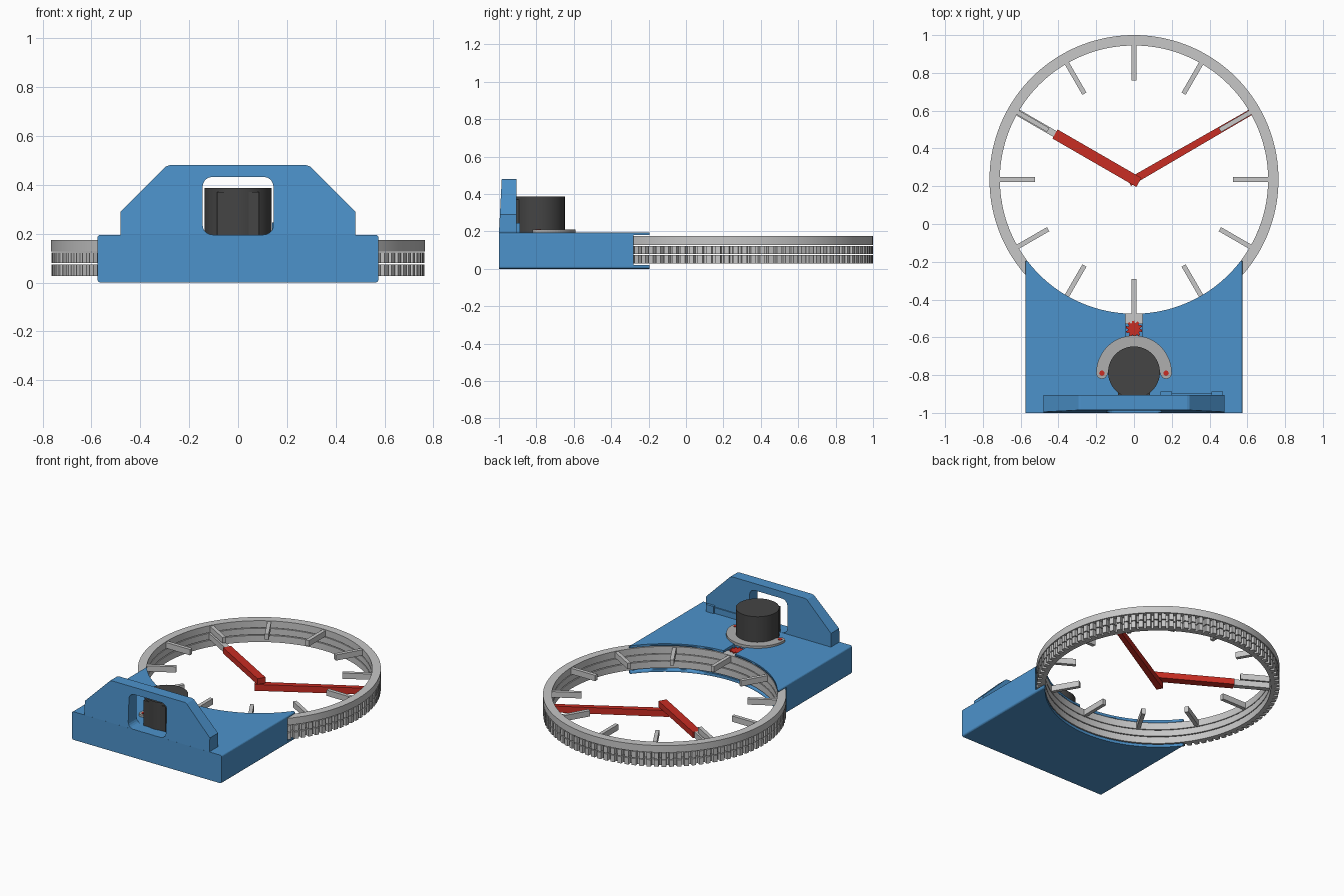
import bpy, bmesh, math
from mathutils import Matrix, Vector

if "Cube" in bpy.data.objects:
    bpy.data.objects.remove(bpy.data.objects["Cube"])

CY = 0.235  # dial centre on y


def material(name, rgb):
    m = bpy.data.materials.new(name)
    m.diffuse_color = (*rgb, 1)
    m.use_nodes = True
    m.node_tree.nodes["Principled BSDF"].inputs["Base Color"].default_value = m.diffuse_color
    return m


BLUE = material("blue plastic", (0.073, 0.29, 0.60))
GREY = material("light grey", (0.57, 0.57, 0.57))
METAL = material("flange grey", (0.43, 0.43, 0.43))
RED = material("red", (0.58, 0.026, 0.017))
DARK = material("motor charcoal", (0.058, 0.058, 0.058))


def finish(name, bm, mat, smooth=False):
    bmesh.ops.recalc_face_normals(bm, faces=bm.faces)
    me = bpy.data.meshes.new(name)
    bm.to_mesh(me)
    bm.free()
    ob = bpy.data.objects.new(name, me)
    bpy.context.collection.objects.link(ob)
    if mat:
        me.materials.append(mat)
    if smooth:
        activate(ob)
        bpy.ops.object.shade_smooth_by_angle(angle=math.radians(30))
    return ob


def activate(ob):
    bpy.ops.object.select_all(action='DESELECT')
    ob.select_set(True)
    bpy.context.view_layer.objects.active = ob


def prism(name, pts, a, b, mat, axis='z', smooth=False):
    """Extrude an outline from a to b along z (xy outline) or y (xz outline)."""
    bm = bmesh.new()
    put = (lambda p, d: (p[0], p[1], d)) if axis == 'z' else (lambda p, d: (p[0], d, p[1]))
    lo = [bm.verts.new(put(p, a)) for p in pts]
    hi = [bm.verts.new(put(p, b)) for p in pts]
    bm.faces.new(lo)
    bm.faces.new(hi)
    n = len(pts)
    for i in range(n):
        j = (i + 1) % n
        bm.faces.new((lo[i], lo[j], hi[j], hi[i]))
    return finish(name, bm, mat, smooth)


def box(name, x0, x1, y0, y1, z0, z1, mat):
    return prism(name, [(x0, y0), (x1, y0), (x1, y1), (x0, y1)], z0, z1, mat)


def arc(cx, cy, r, a0, a1, n):
    return [(cx + r * math.cos(math.radians(a0 + (a1 - a0) * i / n)),
             cy + r * math.sin(math.radians(a0 + (a1 - a0) * i / n))) for i in range(n + 1)]


def disc(name, cx, cy, r, z0, z1, mat, n=64):
    return prism(name, arc(cx, cy, r, 0, 360, n)[:-1], z0, z1, mat, smooth=True)


def rounded(x0, x1, z0, z1, r):
    return (arc(x1 - r, z0 + r, r, -90, 0, 5) + arc(x1 - r, z1 - r, r, 0, 90, 5)
            + arc(x0 + r, z1 - r, r, 90, 180, 5) + arc(x0 + r, z0 + r, r, 180, 270, 5))


def cut(ob, cutter):
    activate(ob)
    m = ob.modifiers.new("cut", 'BOOLEAN')
    m.operation, m.solver, m.object = 'DIFFERENCE', 'EXACT', cutter
    bpy.ops.object.modifier_apply(modifier=m.name)
    bpy.data.objects.remove(cutter)


def ring(name, ri, outer, z0, z1, mat):
    """Ring around the dial centre; outer is a list of (angle, radius)."""
    bm = bmesh.new()
    rows = []
    for a, ro in outer:
        c, s = math.cos(a), math.sin(a)
        rows.append([bm.verts.new((r * c, CY + r * s, z))
                     for r, z in ((ri, z0), (ro, z0), (ro, z1), (ri, z1))])
    for i, p in enumerate(rows):
        q = rows[(i + 1) % len(rows)]
        for k in range(4):
            l = (k + 1) % 4
            bm.faces.new((p[k], q[k], q[l], p[l]))
    return finish(name, bm, mat, True)


def teeth(n, root, tip):
    step = 2 * math.pi / n
    return [((i + f) * step, r) for i in range(n)
            for f, r in ((0, root), (0.27, root), (0.35, tip), (0.92, tip))]


def spoke(name, deg, r0, r1, w0, w1, z0, z1, mat):
    d = Vector((math.cos(math.radians(deg)), math.sin(math.radians(deg))))
    n, c = Vector((-d.y, d.x)), Vector((0, CY))
    pts = [c + d * r0 - n * w0 / 2, c + d * r1 - n * w1 / 2,
           c + d * r1 + n * w1 / 2, c + d * r0 + n * w0 / 2]
    return prism(name, [tuple(p) for p in pts], z0, z1, mat)


# Dial rings: plain face ring above two geared rings
ring("dial_ring", 0.71, [(2 * math.pi * i / 144, 0.765) for i in range(144)], 0.127, 0.175, GREY)
ring("hour_gear_ring", 0.71, teeth(100, 0.738, 0.764), 0.079, 0.122, GREY)
ring("minute_gear_ring", 0.71, teeth(100, 0.738, 0.764), 0.027, 0.073, GREY)

# Hour marks
for i in range(12):
    spoke(f"hour_mark_{i + 1}", 30 * i, 0.525, 0.715, 0.025, 0.025, 0.13, 0.17, GREY)

# Hands
spoke("hour_hand", 150, -0.03, 0.483, 0.055, 0.055, 0.08, 0.121, RED)
spoke("hour_hand_support", 150, 0.483, 0.715, 0.035, 0.035, 0.08, 0.121, GREY)
spoke("minute_hand", 30, -0.03, 0.715, 0.042, 0.032, 0.028, 0.072, RED)

# Base: rounded block with a concave back, a slot for the rings and a pinion notch
base = prism("base", rounded(-0.575, 0.575, 0, 0.195, 0.012), -1.0, -0.195, BLUE, 'y')
cut(base, disc("cutter", 0, CY, 0.71, -0.1, 0.4, None, 144))
cut(base, disc("cutter", 0, CY, 0.772, 0.02, 0.18, None, 144))
cut(base, box("cutter", -0.045, 0.045, -0.6, -0.4, 0.025, 0.3, None))

# Upright plate with sloping front and arched opening
outline = [(-0.48, 0.19), (0.48, 0.19), (0.48, 0.29), (0.295, 0.475), (0.28, 0.48),
           (-0.28, 0.48), (-0.295, 0.475), (-0.48, 0.29)]
plate = prism("upright_plate", outline, -1.0, -0.905, BLUE, 'y')
for v in plate.data.vertices:
    if v.co.y < -0.95:
        v.co.y += 0.015 * (v.co.z - 0.19) / 0.29
cut(plate, prism("cutter", rounded(-0.145, 0.145, 0.1955, 0.432, 0.04), -1.1, -0.8, None, 'y'))

# Small cable rail behind the plate
box("cable_rail", 0.14, 0.47, -0.906, -0.897, 0.194, 0.235, BLUE)
for x in (0.14, 0.41):
    box("cable_rail_end", x, x + 0.06, -0.906, -0.888, 0.194, 0.245, BLUE)

# Motor with rear connector box
disc("motor_body", 0, -0.785, 0.137, 0.195, 0.387, DARK)
box("motor_connector", -0.085, 0.085, -0.915, -0.78, 0.195, 0.37, DARK)

# Half-round mounting flange with rounded ends and screws
flange = (arc(0, -0.79, 0.2, 0, 180, 40) + arc(-0.17, -0.79, 0.03, 180, 360, 8)
          + arc(0, -0.79, 0.135, 180, 0, 30) + arc(0.17, -0.79, 0.03, 180, 360, 8))
prism("motor_flange", flange, 0.19, 0.21, METAL)
for x in (-0.17, 0.17):
    disc("flange_screw", x, -0.79, 0.014, 0.2, 0.213, RED, 16)

# Drive pinion seen in the notch
star = [(r * math.cos(a), -0.556 + r * math.sin(a))
        for a, r in ((2 * math.pi * (i + f) / 10, r) for i in range(10)
                     for f, r in ((0, 0.033), (0.3, 0.033), (0.45, 0.044), (0.85, 0.044)))]
prism("drive_pinion", star, 0.03, 0.18, RED)
